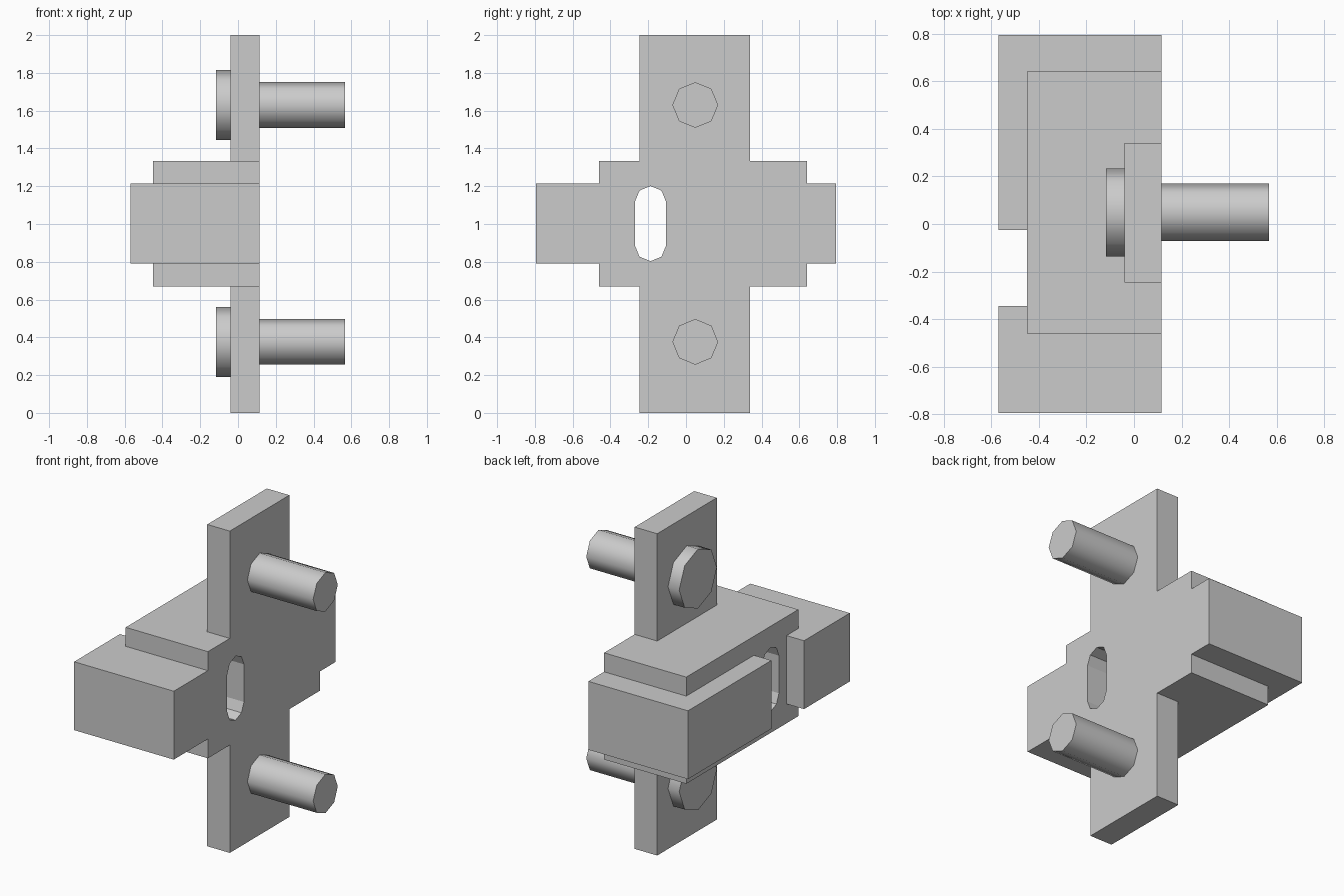
import bpy, bmesh, math

if "Cube" in bpy.data.objects:
    bpy.data.objects.remove(bpy.data.objects["Cube"])

BACK = 0.115  # shared flat mounting face


def make(name, bm):
    bmesh.ops.recalc_face_normals(bm, faces=bm.faces[:])
    mesh = bpy.data.meshes.new(name)
    bm.to_mesh(mesh)
    bm.free()
    ob = bpy.data.objects.new(name, mesh)
    bpy.context.collection.objects.link(ob)
    return ob


def prism(name, outline, axis, lo, hi):
    """Extrude a 2D outline along x (outline in y,z) or z (outline in x,y)."""
    bm = bmesh.new()
    put = (lambda a, b: (lo, a, b)) if axis == 'x' else (lambda a, b: (a, b, lo))
    face = bm.faces.new([bm.verts.new(put(a, b)) for a, b in outline])
    ext = bmesh.ops.extrude_face_region(bm, geom=[face])
    step = (hi - lo, 0, 0) if axis == 'x' else (0, 0, hi - lo)
    bmesh.ops.translate(bm, vec=step,
                        verts=[v for v in ext['geom'] if isinstance(v, bmesh.types.BMVert)])
    return make(name, bm)


def rect(a0, a1, b0, b1):
    return [(a0, b0), (a1, b0), (a1, b1), (a0, b1)]


def combine(target, other, operation):
    mod = target.modifiers.new(operation, 'BOOLEAN')
    mod.operation, mod.solver, mod.object = operation, 'EXACT', other
    bpy.context.view_layer.objects.active = target
    bpy.ops.object.modifier_apply(modifier=mod.name)
    bpy.data.objects.remove(other, do_unlink=True)


def ring(y, z, r, n=8):
    return [(y + r * math.sin(2 * math.pi * i / n), z + r * math.cos(2 * math.pi * i / n))
            for i in range(n)]


# Wide core block with a rear channel
core = [(BACK, -0.795), (BACK, 0.795), (-0.57, 0.795), (-0.57, -0.025),
        (-0.45, -0.025), (-0.45, -0.345), (-0.57, -0.345), (-0.57, -0.795)]
body = prism("latch_body", core, 'z', 0.79, 1.215)

# Taller middle housing and vertical mounting plate
combine(body, prism("housing", rect(-0.45, BACK, -0.46, 0.64), 'z', 0.67, 1.333), 'UNION')
combine(body, prism("plate", rect(-0.04, BACK, -0.245, 0.34), 'z', 0, 2), 'UNION')

# Slot with faceted round ends, cut right through
slot = [(y, z + (0.117 if z >= -1e-6 else -0.117)) for y, z in ring(-0.188, 0, 0.082)]
slot = [(y, 1.002 + z) for y, z in slot]
R = 0.082
top = [(-0.188 + R * math.cos(t * math.pi / 4), 1.119 + R * math.sin(t * math.pi / 4)) for t in range(5)]
bottom = [(-0.376 - y, 2.004 - z) for y, z in top]
combine(body, prism("slot_cutter", top + bottom, 'x', -1, 1), 'DIFFERENCE')

# Two eight-sided bolts: shank on the flat face, head behind the plate
for place, z in (("lower", 0.376), ("upper", 1.63)):
    for part, r, x0, x1 in (("shank", 0.121, BACK, 0.567), ("head", 0.185, -0.117, -0.04)):
        ob = prism(f"{place}_bolt_{part}", ring(0.049, z, r), 'x', x0, x1)
        bpy.ops.object.select_all(action='DESELECT')
        ob.select_set(True)
        bpy.context.view_layer.objects.active = ob
        bpy.ops.object.shade_smooth_by_angle(angle=math.radians(50))
